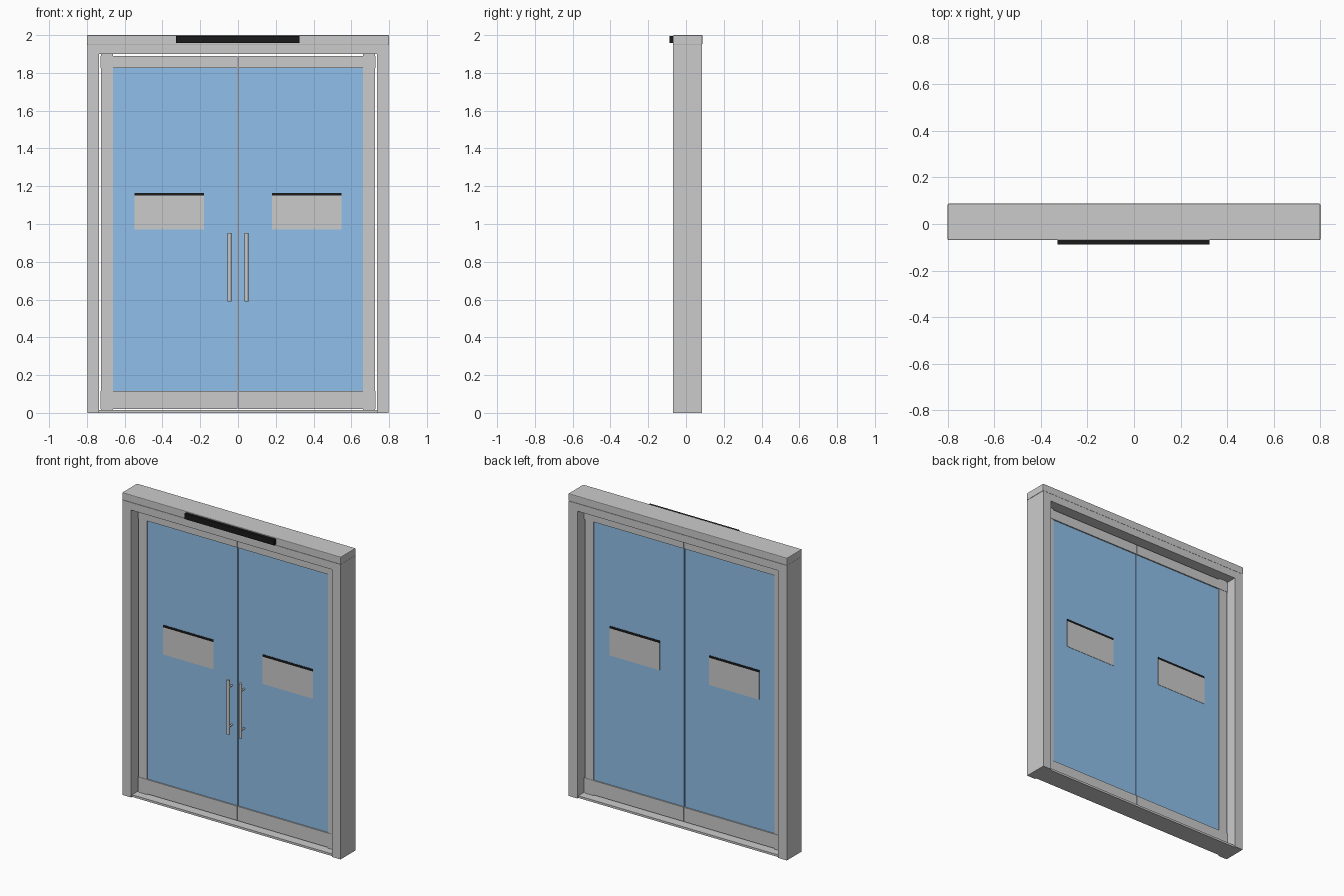
import bpy
import bmesh
from mathutils import Matrix, Vector

if "Cube" in bpy.data.objects:
    bpy.data.objects.remove(bpy.data.objects["Cube"])


def material(name, color):
    m = bpy.data.materials.new(name)
    m.diffuse_color = (*color, 1)
    m.use_nodes = True
    m.node_tree.nodes["Principled BSDF"].inputs["Base Color"].default_value = m.diffuse_color
    return m


GLASS = material("blue_glass", (0.28, 0.53, 0.82))
WHITE = material("white_film", (0.9, 0.9, 0.9))
BLACK = material("black", (0.01, 0.01, 0.01))


def finish(name, bm, mat=None):
    me = bpy.data.meshes.new(name)
    bm.to_mesh(me)
    bm.free()
    ob = bpy.data.objects.new(name, me)
    bpy.context.collection.objects.link(ob)
    if mat:
        me.materials.append(mat)
    return ob


def box(name, x, y, z, mat=None, bevel=0):
    """Box from (min, max) pairs on each axis."""
    bm = bmesh.new()
    size = Vector((x[1] - x[0], y[1] - y[0], z[1] - z[0]))
    mid = Vector((sum(x) / 2, sum(y) / 2, sum(z) / 2))
    bmesh.ops.create_cube(bm, size=1, matrix=Matrix.Translation(mid) @ Matrix.Diagonal((*size, 1)))
    ob = finish(name, bm, mat)
    if bevel:
        mod = ob.modifiers.new("bevel", 'BEVEL')
        mod.width, mod.segments = bevel, 2
    return ob


def rod(name, a, b, r):
    a, b = Vector(a), Vector(b)
    d = b - a
    bm = bmesh.new()
    bmesh.ops.create_cone(bm, cap_ends=True, segments=16, radius1=r, radius2=r, depth=d.length,
                          matrix=Matrix.Translation((a + b) / 2) @ d.to_track_quat('Z', 'Y').to_matrix().to_4x4())
    for f in bm.faces:
        f.smooth = len(f.verts) == 4
    return finish(name, bm)


F, B = -0.068, 0.086       # frame front and back
DF, DB = -0.007, 0.024     # door front and back

# outer frame: one upside-down U profile, extruded through its depth
bm = bmesh.new()
outline = [(-.798, 0), (-.735, 0), (-.735, 1.9), (.735, 1.9), (.735, 0), (.798, 0), (.798, 1.95), (-.798, 1.95)]
face = bm.faces.new([bm.verts.new((x, F, z)) for x, z in outline])
ext = bmesh.ops.extrude_face_region(bm, geom=[face])
bmesh.ops.translate(bm, vec=(0, B - F, 0), verts=[v for v in ext["geom"] if isinstance(v, bmesh.types.BMVert)])
bmesh.ops.recalc_face_normals(bm, faces=bm.faces)
finish("door_frame", bm)

# header cover, motion sensor and floor threshold
box("header_cover", (-.8, .8), (F - .001, B + .001), (1.95, 2.0), bevel=0.004)
box("motion_sensor", (-.328, .325), (-.088, F), (1.957, 1.994), BLACK)
box("threshold", (-.735, .735), (F + .01, B - .01), (0, .014))

for side, s in (("left", -1), ("right", 1)):
    def span(a, b):
        return tuple(sorted((a * s, b * s)))

    # door leaf: rails, outer stile, glass pane
    box(f"{side}_top_rail", span(.002, .728), (DF, DB), (1.825, 1.89))
    box(f"{side}_bottom_rail", span(.002, .728), (DF, DB), (.02, .115))
    box(f"{side}_stile", span(.662, .725), (DF + .002, DB - .002), (.014, 1.9))
    box(f"{side}_glass", span(.003, .662), (.001, .016), (.115, 1.825), GLASS)

    # safety film on both faces of the glass
    for where, y in (("front", (-.001, .001)), ("back", (.016, .018))):
        box(f"{side}_film_{where}", span(.18, .548), y, (.97, 1.15), WHITE)
        box(f"{side}_film_band_{where}", span(.18, .548), y, (1.15, 1.165), BLACK)

    # pull handle on the front
    x, y = s * .045, -.038
    rod(f"{side}_handle", (x, y, .59), (x, y, .952), .01)
    for i, z in enumerate((.64, .90)):
        rod(f"{side}_handle_post_{i + 1}", (x, y, z), (x, .002, z), .006)
